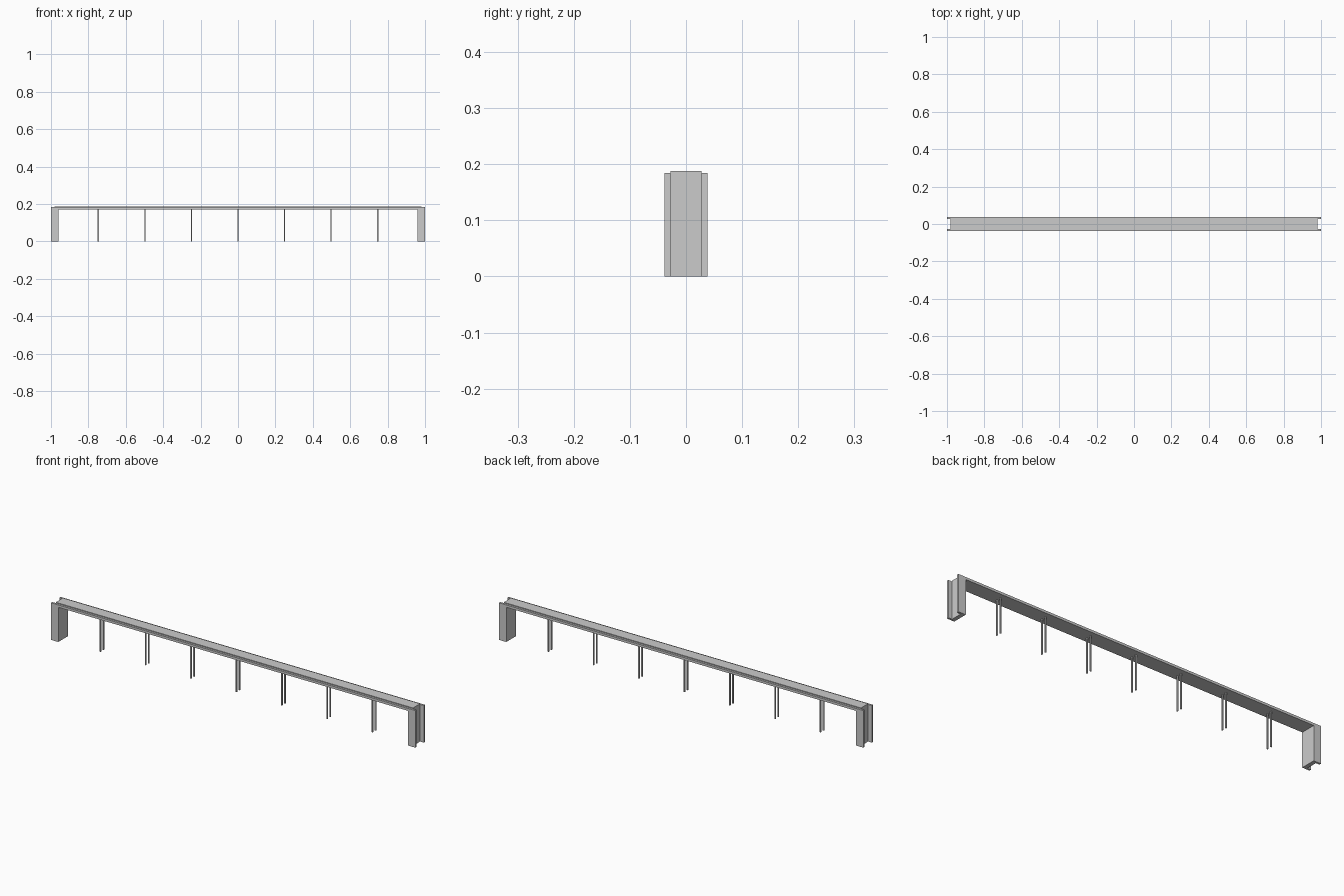
import bpy, bmesh
from mathutils import Matrix, Vector

if "Cube" in bpy.data.objects:
    bpy.data.objects.remove(bpy.data.objects["Cube"])


def prism(name, outline, matrix, depth):
    """Extrude a closed 2D outline by depth along local z, then place it."""
    bm = bmesh.new()
    face = bm.faces.new([bm.verts.new((u, v, 0)) for u, v in outline])
    ext = bmesh.ops.extrude_face_region(bm, geom=[face])
    verts = [g for g in ext["geom"] if isinstance(g, bmesh.types.BMVert)]
    bmesh.ops.translate(bm, verts=verts, vec=(0, 0, depth))
    bmesh.ops.transform(bm, matrix=matrix, verts=bm.verts)
    bmesh.ops.recalc_face_normals(bm, faces=bm.faces)
    mesh = bpy.data.meshes.new(name)
    bm.to_mesh(mesh)
    bm.free()
    obj = bpy.data.objects.new(name, mesh)
    bpy.context.collection.objects.link(obj)
    return obj


HALF_W, CORE_W = 0.038, 0.028      # outer and inner half depth
RAIL_Z, SHOULDER_Z, TOP_Z = 0.172, 0.184, 0.188

# End columns: channel section, open towards the outside
channel = [(0.96, -HALF_W), (1, -HALF_W), (1, -CORE_W), (0.98, -CORE_W),
           (0.98, CORE_W), (1, CORE_W), (1, HALF_W), (0.96, HALF_W)]
for side, s in (("left", -1), ("right", 1)):
    prism(side + "_column", [(s * x, y) for x, y in channel],
          Matrix.Identity(4), SHOULDER_Z)

# Long top rail with stepped shoulders
rail = [(-HALF_W, RAIL_Z), (HALF_W, RAIL_Z), (HALF_W, SHOULDER_Z),
        (-HALF_W, SHOULDER_Z)]
along_x = Matrix(((0, 0, 1, 0), (1, 0, 0, 0), (0, 1, 0, 0), (0, 0, 0, 1)))
prism("top_rail", rail, Matrix.Translation((-0.96, 0, 0)) @ along_x, 1.92)

# Raised plate on the rail
plate = [(-CORE_W, SHOULDER_Z), (CORE_W, SHOULDER_Z), (CORE_W, TOP_Z),
         (-CORE_W, TOP_Z)]
prism("top_plate", plate, Matrix.Translation((-0.98, 0, 0)) @ along_x, 1.96)

# Pairs of slim posts under the rail
r = 0.003
square = [(-r, -r), (r, -r), (r, r), (-r, r)]
for i in range(-3, 4):
    for side, y in (("front", -0.012), ("back", 0.012)):
        prism(f"{side}_post_{i + 4}", square,
              Matrix.Translation(Vector((i * 0.249, y, 0))), RAIL_Z)
